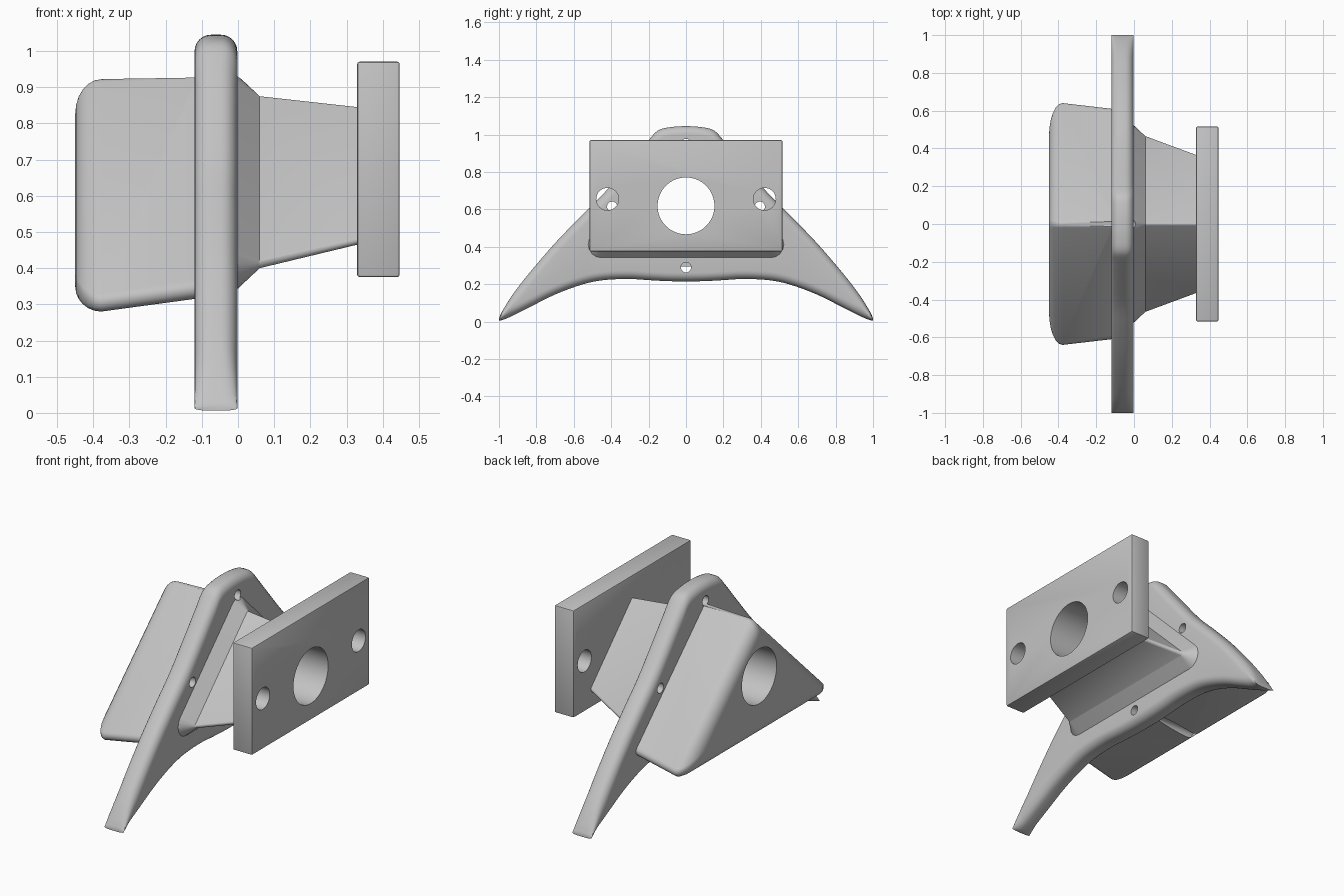
import bpy, bmesh, math
from mathutils import Matrix, Vector

if "Cube" in bpy.data.objects:
    bpy.data.objects.remove(bpy.data.objects["Cube"], do_unlink=True)

grey = bpy.data.materials.new("plain grey")
grey.use_nodes = True
GREY = (0.55, 0.55, 0.55, 1)
grey.diffuse_color = GREY
grey.node_tree.nodes["Principled BSDF"].inputs["Base Color"].default_value = GREY


def make_object(name, bm):
    bmesh.ops.recalc_face_normals(bm, faces=bm.faces)
    mesh = bpy.data.meshes.new(name)
    bm.to_mesh(mesh)
    bm.free()
    mesh.materials.append(grey)
    obj = bpy.data.objects.new(name, mesh)
    bpy.context.collection.objects.link(obj)
    return obj


def loft(name, rings):
    """Skin a list of equal-length point rings and cap both ends."""
    bm = bmesh.new()
    loops = [[bm.verts.new(p) for p in ring] for ring in rings]
    n = len(loops[0])
    for a, b in zip(loops, loops[1:]):
        for i in range(n):
            j = (i + 1) % n
            bm.faces.new((a[i], a[j], b[j], b[i]))
    bm.faces.new(loops[0])
    bm.faces.new(loops[-1])
    return make_object(name, bm)


def triangle_ring(x, w, zb, zt, r, inset=0.0, grow=0.0, steps=6):
    """Rounded triangle across x; inset shrinks its core, grow widens its corners."""
    core = [Vector((w - r, zb + r)), Vector((0, zt - r)), Vector((r - w, zb + r))]
    height, half = zt - zb - 2 * r, w - r
    inradius = height * half / (half + math.hypot(half, height))
    centre = Vector((0, zb + r + inradius))
    core = [centre + (p - centre) * (1 - inset / inradius) for p in core]
    slope = math.atan2(half, height)
    arcs = [(-math.pi / 2, slope), (slope, math.pi - slope), (math.pi - slope, 1.5 * math.pi)]
    ring = []
    for p, (a0, a1) in zip(core, arcs):
        for i in range(steps + 1):
            a = a0 + (a1 - a0) * i / steps
            ring.append((x, p.x + (r + grow) * math.cos(a), p.y + (r + grow) * math.sin(a)))
    return ring


def modify(obj, kind, tool=None, **settings):
    mod = obj.modifiers.new(kind.title(), kind)
    for key, value in settings.items():
        setattr(mod, key, value)
    if tool:
        mod.object = tool
        mod.solver = 'EXACT'
    bpy.context.view_layer.objects.active = obj
    bpy.ops.object.modifier_apply(modifier=mod.name)


def drill(obj, y, z, radius, x0, x1, segments=32):
    """Cut a round hole running along x."""
    bm = bmesh.new()
    place = Matrix.Translation(((x0 + x1) / 2, y, z)) @ Matrix.Rotation(math.pi / 2, 4, 'Y')
    bmesh.ops.create_cone(bm, cap_ends=True, segments=segments, radius1=radius,
                          radius2=radius, depth=x1 - x0, matrix=place)
    cutter = make_object("drill_cutter", bm)
    cutter.hide_render = True
    modify(obj, 'BOOLEAN', cutter, operation='DIFFERENCE')
    bpy.data.objects.remove(cutter, do_unlink=True)


# Winged flange: upper and lower edge heights at stations along y
STATIONS = [(0, 1.045, .215), (.08, 1.04, .216), (.15, 1.022, .219), (.2, .97, .222),
            (.3, .85, .228), (.44, .685, .222), (.55, .575, .2), (.7, .42, .145),
            (.85, .245, .07), (.93, .14, .03), (.98, .06, .009), (1, .02, .006)]


def smooth_stations(points, sub=4):
    """Hermite interpolation of the stations, each with its upper and lower slopes."""
    def tangent(i, k):
        if i == 0:
            return 0.0
        a, b = points[i - 1], points[min(i + 1, len(points) - 1)]
        return (b[k] - a[k]) / (b[0] - a[0])
    out = []
    for i in range(len(points) - 1):
        p, q = points[i], points[i + 1]
        d = q[0] - p[0]
        for s in range(sub):
            t = s / sub
            h = (2*t**3 - 3*t**2 + 1, t**3 - 2*t**2 + t, 3*t**2 - 2*t**3, t**3 - t**2)
            vals = [h[0]*p[k] + h[1]*d*tangent(i, k) + h[2]*q[k] + h[3]*d*tangent(i + 1, k)
                    for k in (1, 2)]
            slopes = [(1 - t) * tangent(i, k) + t * tangent(i + 1, k) for k in (1, 2)]
            out.append((p[0] + d * t, *vals, *slopes))
    out.append((*points[-1], -1.5, 0.0))
    return out


def flange_ring(y, hi, lo, slope_hi, slope_lo, steps=6):
    """Rounded rectangle across y, its corner height matched to the edge slope."""
    left, right, rx = -.12, -.002, .045
    limit = (hi - lo) * .48
    r_hi = min(rx * math.hypot(1, slope_hi), limit)
    r_lo = min(rx * math.hypot(1, slope_lo), limit)
    corners = [(right - rx, hi - r_hi, r_hi), (left + rx, hi - r_hi, r_hi),
               (left + rx, lo + r_lo, r_lo), (right - rx, lo + r_lo, r_lo)]
    ring = []
    for q, (cx, cz, rz) in enumerate(corners):
        for i in range(steps + 1):
            a = (q + i / steps) * math.pi / 2
            ring.append((cx + rx * math.cos(a), y, cz + rz * math.sin(a)))
    return ring


half = smooth_stations(STATIONS)
mirrored = [(-y, hi, lo, a, b) for y, hi, lo, a, b in reversed(half[1:])]
body = loft("flange_body", [flange_ring(*s) for s in mirrored + half])

# Triangular plug with a rounded outer end
plug_end = (.64, .28, .922, .028)
rings = []
for i in range(7):
    a = i / 6 * math.pi / 2
    rings.append(triangle_ring(-.378 - .072 * math.cos(a), *plug_end,
                               inset=.07 * (1 - math.sin(a))))
rings.append(triangle_ring(-.12, .61, .315, .93, .028))
rings.append(triangle_ring(-.07, .605, .32, .93, .028))
plug = loft("plug", rings)

# Triangular neck, flaring with a fillet where it meets the flange
neck_base = (.465, .40, .875, .012)
rings = [triangle_ring(-.05, *neck_base, grow=.06)]
for i in range(8):
    a = i / 7 * math.pi / 2
    rings.append(triangle_ring(-.004 + .064 * math.sin(a), *neck_base,
                               grow=.06 * (1 - math.cos(math.pi / 2 - a))))
rings.append(triangle_ring(.33, .365, .465, .845, .012))
rings.append(triangle_ring(.345, .365, .465, .845, .012))
neck = loft("neck", rings)

for part in (plug, neck):
    modify(body, 'BOOLEAN', part, operation='UNION')
    bpy.data.objects.remove(part, do_unlink=True)

# Rectangular mounting plate
bm = bmesh.new()
bmesh.ops.create_cube(bm, size=1, matrix=Matrix.Translation((.388, 0, .673))
                      @ Matrix.Diagonal((.118, 1.032, .595, 1)))
plate = make_object("mounting_plate", bm)
modify(plate, 'BEVEL', width=.007, segments=2)

# Central bore, flange screw holes and plate screw holes
BORE = (0, .619, .152)
drill(body, *BORE, -.6, .6, segments=64)
drill(plate, *BORE, -.6, .6, segments=64)
for y, z in ((-.395, .615), (.395, .615), (0, .95), (0, .29)):
    drill(body, y, z, .027, -.42, .06)
for side in (-1, 1):
    drill(plate, side * .42, .655, .06, .2, .6)

for obj in (body, plate):
    bpy.ops.object.select_all(action='DESELECT')
    obj.select_set(True)
    bpy.context.view_layer.objects.active = obj
    bpy.ops.object.shade_smooth_by_angle(angle=math.radians(32))
